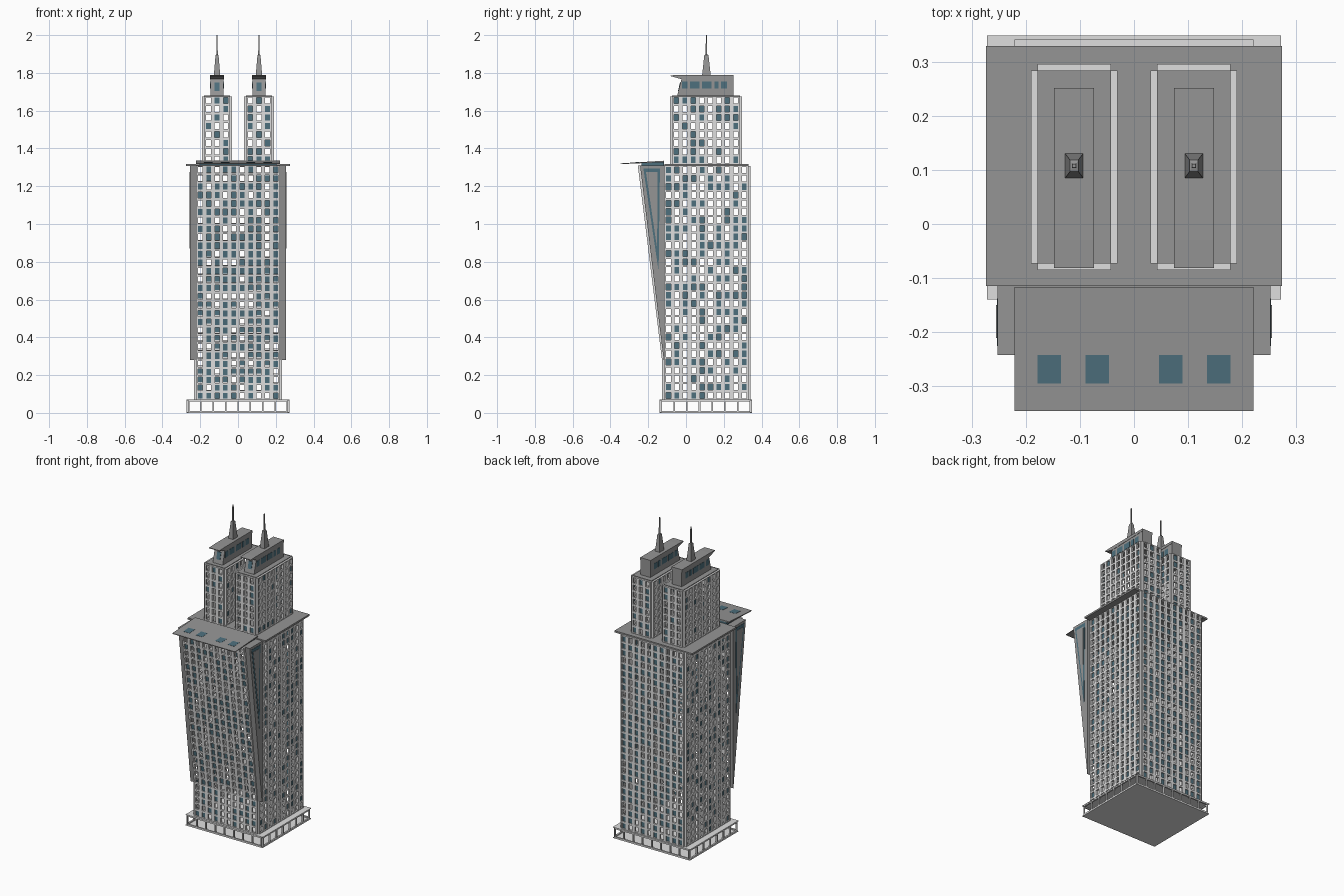
import bpy, bmesh, random
from mathutils import Vector as V

if "Cube" in bpy.data.objects:
    bpy.data.objects.remove(bpy.data.objects["Cube"])

random.seed(4)


def material(name, c):
    m = bpy.data.materials.new(name)
    m.diffuse_color = (*c, 1)
    m.use_nodes = True
    m.node_tree.nodes["Principled BSDF"].inputs["Base Color"].default_value = m.diffuse_color
    return m


WALL = material("light_stone", (0.74, 0.74, 0.74))
GREY = material("mid_grey", (0.3, 0.3, 0.3))
GLASS = material("blue_glass", (0.075, 0.16, 0.205))


def finish(name, bm, mats):
    me = bpy.data.meshes.new(name)
    bm.to_mesh(me)
    bm.free()
    for m in mats:
        me.materials.append(m)
    ob = bpy.data.objects.new(name, me)
    bpy.context.collection.objects.link(ob)
    return ob


def prism(name, pts, x0, x1, mat):
    """Side profile (y, z) extruded along x."""
    bm = bmesh.new()
    f = bm.faces.new([bm.verts.new((x0, y, z)) for y, z in pts])
    r = bmesh.ops.extrude_face_region(bm, geom=[f])
    for v in r["geom"]:
        if isinstance(v, bmesh.types.BMVert):
            v.co.x = x1
    # the starting face is kept as the closing cap
    if not f.is_valid or len(bm.faces) < len(pts) + 2:
        bm.verts.ensure_lookup_table()
        bm.faces.new([v for v in bm.verts][:len(pts)])
    bmesh.ops.recalc_face_normals(bm, faces=bm.faces)
    return finish(name, bm, [mat])


def box(name, x0, x1, y0, y1, z0, z1, mat):
    return prism(name, [(y0, z0), (y1, z0), (y1, z1), (y0, z1)], x0, x1, mat)


def facade(name, o, u, v, nu, nv, wu, wv, glazed, thick=0.012):
    """Plate pierced by a grid of windows, some glazed; o = outer lower-left corner."""
    o, u, v = V(o), V(u), V(v)
    n = u.cross(v).normalized()
    bm = bmesh.new()

    def quad(ps, mi=0):
        bm.faces.new([bm.verts.new(p) for p in ps]).material_index = mi

    cu, cv = u / nu, v / nv
    for i in range(nu):
        for j in range(nv):
            c = o + cu * (i + 0.5) + cv * (j + 0.5)
            corners = ((-0.5, -0.5), (0.5, -0.5), (0.5, 0.5), (-0.5, 0.5))
            a = [c + cu * s + cv * t for s, t in corners]
            b = [c + cu * s * wu + cv * t * wv for s, t in corners]
            a2, b2 = [p - n * thick for p in a], [p - n * thick for p in b]
            for k in range(4):
                m = (k + 1) % 4
                quad((a[k], a[m], b[m], b[k]))
                quad((b[k], b[m], b2[m], b2[k]))
                quad((b2[k], b2[m], a2[m], a2[k]))
            if random.random() < glazed:
                quad([p - n * thick * 0.5 for p in b], 1)
    # plate rim
    r = [o, o + u, o + u + v, o + v]
    for k in range(4):
        m = (k + 1) % 4
        quad((r[m], r[k], r[k] - n * thick, r[m] - n * thick))
    bmesh.ops.remove_doubles(bm, verts=bm.verts, dist=1e-5)
    return finish(name, bm, [WALL, GLASS])


def walls(name, x0, x1, y0, y1, z0, z1, nx, ny, nz, wu, wv, gf, gb, gs, t=0.012, front=True):
    """Four pierced plates around a hollow core; gf, gb, gs = glazed share front, back, sides."""
    h = (0, 0, z1 - z0)
    if front:
        facade(name + "_front", (x0, y0 - t, z0), (x1 - x0, 0, 0), h, nx, nz, wu, wv, gf, t)
    facade(name + "_back", (x1, y1 + t, z0), (x0 - x1, 0, 0), h, nx, nz, wu, wv, gb, t)
    facade(name + "_right", (x1 + t, y0, z0), (0, y1 - y0, 0), h, ny, nz, wu, wv, gs, t)
    facade(name + "_left", (x0 - t, y1, z0), (0, y0 - y1, 0), h, ny, nz, wu, wv, gs, t)


# open podium arcade
box("podium_floor", -0.272, 0.272, -0.14, 0.35, 0, 0.004, WALL)
walls("podium_wall", -0.262, 0.262, -0.13, 0.34, 0.004, 0.067, 8, 7, 1, 0.88, 0.78, 0, 0, 0, 0.01)
box("podium_top", -0.273, 0.273, -0.14, 0.35, 0.066, 0.07, WALL)

# hollow main shaft
walls("main_wall", -0.222, 0.222, -0.115, 0.33, 0.07, 1.308, 10, 10, 28, 0.54, 0.74, 0, 0.6, 0.28, front=False)
facade("lower_front_wall", (-0.222, -0.127, 0.07), (0.444, 0, 0), (0, 0, 0.21), 10, 5, 0.54, 0.74, 0.4)
facade("leaning_front_wall", (-0.222, -0.127, 0.28), (0.444, 0, 0), (0, -0.128, 1.03),
       10, 23, 0.54, 0.74, 0.4)
box("main_roof", -0.275, 0.275, -0.115, 0.33, 1.306, 1.317, GREY)
box("wedge_roof", -0.222, 0.222, -0.243, -0.115, 1.306, 1.31, GREY)

# wings closing the leaning front, with layered triangular panels
for s, side in ((1, "right"), (-1, "left")):
    prism("wing_" + side, [(-0.115, 0.28), (-0.118, 0.28), (-0.243, 1.31), (-0.115, 1.31)],
          s * 0.222, s * 0.253, GREY)
    prism("wing_glass_" + side, [(-0.226, 1.295), (-0.138, 1.295), (-0.145, 0.75)],
          s * 0.252, s * 0.2545, GLASS)
    prism("wing_panel_" + side, [(-0.212, 1.275), (-0.15, 1.275), (-0.153, 0.87)],
          s * 0.252, s * 0.256, GREY)

# tilted front canopy, clerestory and skylights
prism("canopy", [(-0.347, 1.317), (-0.347, 1.321), (-0.117, 1.335), (-0.117, 1.327)], -0.222, 0.222, GREY)
prism("canopy_clerestory", [(-0.235, 1.309), (-0.117, 1.309), (-0.117, 1.328), (-0.235, 1.322)],
      -0.205, 0.205, GLASS)


def canopy_z(y):
    return 1.321 + (y + 0.347) * 0.014 / 0.23


for x in (-0.157, -0.068, 0.068, 0.157):
    a, b = -0.296, -0.243
    prism("skylight", [(a, canopy_z(a) - 0.001), (b, canopy_z(b) - 0.001),
                       (b, canopy_z(b) + 0.001), (a, canopy_z(a) + 0.001)], x - 0.022, x + 0.022, GLASS)

# twin upper towers
for s, side in ((1, "right"), (-1, "left")):
    c = s * 0.111
    n = side + "_tower"
    walls(n + "_wall", c - 0.068, c + 0.068, -0.073, 0.285, 1.317, 1.676, 3, 8, 8, 0.54, 0.74, 0.25, 0.3, 0.16)
    box(n + "_roof", c - 0.068, c + 0.068, -0.073, 0.285, 1.67, 1.68, GREY)

    # penthouse with overhanging roof
    prism(n + "_penthouse", [(-0.048, 1.675), (0.252, 1.675), (0.252, 1.78), (-0.022, 1.775)],
          c - 0.035, c + 0.035, GREY)
    prism(n + "_penthouse_roof", [(-0.082, 1.783), (-0.082, 1.787), (-0.03, 1.789), (0.252, 1.789),
                                  (0.252, 1.773), (-0.022, 1.766)], c - 0.037, c + 0.037, GREY)
    for y0, y1 in ((-0.022, 0.008), (0.022, 0.072), (0.086, 0.136), (0.15, 0.172), (0.184, 0.216)):
        box(n + "_penthouse_window", c - 0.0365, c + 0.0365, y0, y1, 1.718, 1.755, GLASS)
    prism(n + "_penthouse_front_window", [(-0.042, 1.705), (-0.032, 1.75), (-0.02, 1.75), (-0.02, 1.705)],
          c - 0.013, c + 0.013, GLASS)

    # stepped spire: square rings lofted upwards
    bm = bmesh.new()
    rings = []
    for hx, hy, z in ((0.017, 0.023, 1.785), (0.008, 0.011, 1.895), (0.004, 0.004, 1.897), (0.003, 0.003, 2.0)):
        rings.append([bm.verts.new((c + i * hx, 0.108 + j * hy, z))
                      for i, j in ((-1, -1), (1, -1), (1, 1), (-1, 1))])
    for lo, hi in zip(rings, rings[1:]):
        for k in range(4):
            m = (k + 1) % 4
            bm.faces.new((lo[k], lo[m], hi[m], hi[k]))
    bm.faces.new(rings[-1])
    bm.faces.new(rings[0][::-1])
    finish(n + "_spire", bm, [GREY])
